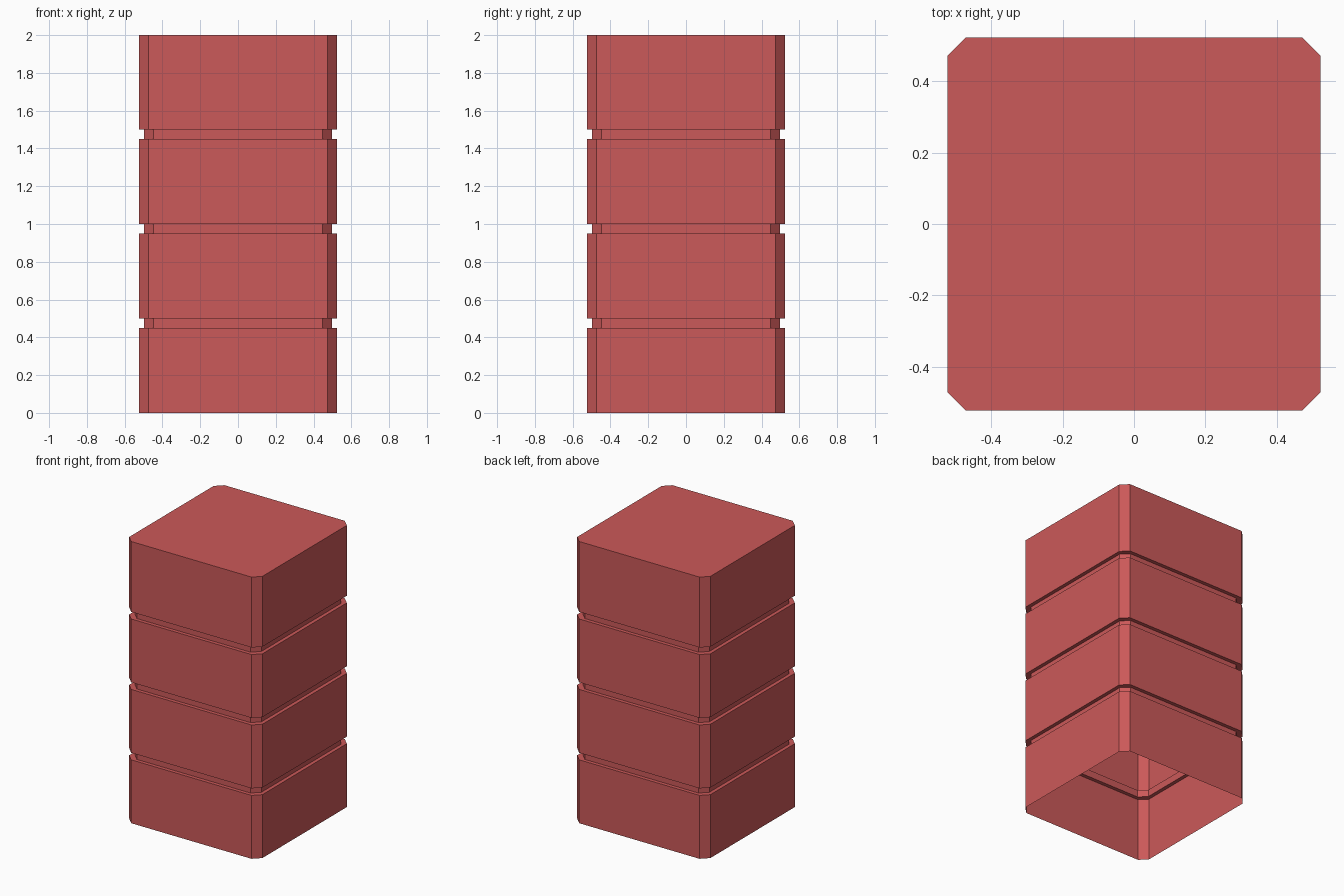
import bpy, bmesh

if "Cube" in bpy.data.objects:
    bpy.data.objects.remove(bpy.data.objects["Cube"])

WIDE, NARROW, CHAMFER = 0.523, 0.497, 0.05


def ring(bm, half, z):
    """Square loop with chamfered corners, counter-clockwise from above."""
    c = half - CHAMFER
    pts = [(c, -half), (half, -c), (half, c), (c, half),
           (-c, half), (-half, c), (-half, -c), (-c, -half)]
    return [bm.verts.new((x, y, z)) for x, y in pts]


# Side profile: four storeys separated by three recessed grooves
profile = [(WIDE, 0.0)]
for z in (0.5, 1.0, 1.5):
    profile += [(WIDE, z - 0.05), (NARROW, z - 0.05), (NARROW, z), (WIDE, z)]
profile.append((WIDE, 2.0))

# Shell: walls and flat roof, open underneath
bm = bmesh.new()
rings = [ring(bm, half, z) for half, z in profile]
for low, high in zip(rings, rings[1:]):
    for i in range(8):
        j = (i + 1) % 8
        bm.faces.new((low[i], low[j], high[j], high[i]))
bm.faces.new(rings[-1])

mesh = bpy.data.meshes.new("tower_block")
bm.to_mesh(mesh)
bm.free()
tower = bpy.data.objects.new("tower_block", mesh)
bpy.context.collection.objects.link(tower)

# Red finish
red = bpy.data.materials.new("red")
red.diffuse_color = (0.6, 0.1, 0.1, 1.0)
red.use_nodes = True
red.node_tree.nodes["Principled BSDF"].inputs["Base Color"].default_value = red.diffuse_color
mesh.materials.append(red)
